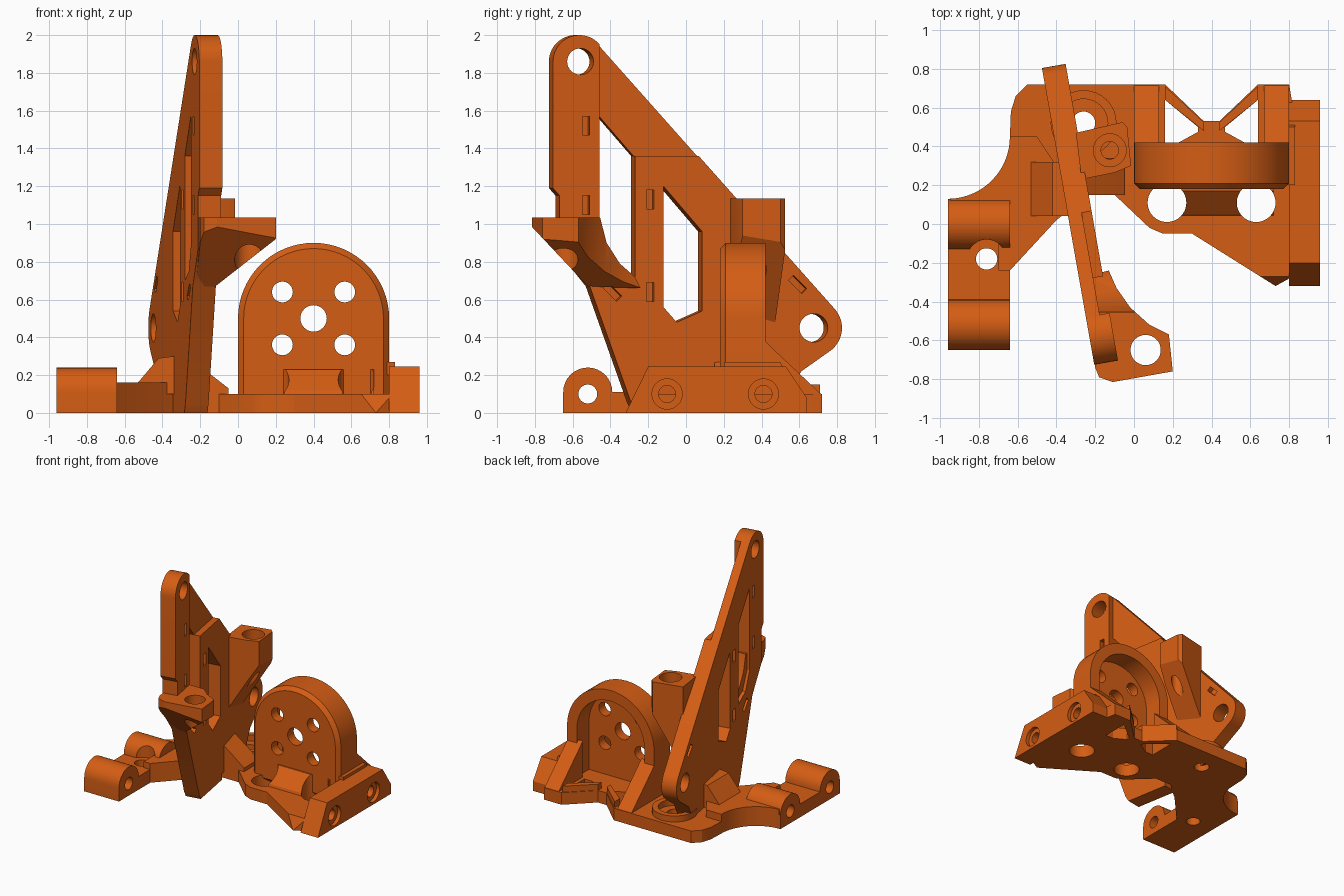
import bpy, bmesh, math
from mathutils import Vector

if "Cube" in bpy.data.objects:
    bpy.data.objects.remove(bpy.data.objects["Cube"])

orange = bpy.data.materials.new("orange_plastic")
orange.diffuse_color = (0.66, 0.11, 0.007, 1)
orange.use_nodes = True
orange.node_tree.nodes["Principled BSDF"].inputs["Base Color"].default_value = orange.diffuse_color


def prism(name, pts, axis, lo, hi, bevel=0.0):
    """Extrude a 2D outline along an axis; bevel chamfers the rim of the low end."""
    place = {'x': lambda a, b, h: (h, a, b),
             'y': lambda a, b, h: (a, h, b),
             'z': lambda a, b, h: (a, b, h)}[axis]
    bm = bmesh.new()
    low = [bm.verts.new(place(a, b, lo)) for a, b in pts]
    high = [bm.verts.new(place(a, b, hi)) for a, b in pts]
    cap = bm.faces.new(low)
    bm.faces.new(high)
    for i in range(len(pts)):
        j = (i + 1) % len(pts)
        bm.faces.new((low[i], low[j], high[j], high[i]))
    bmesh.ops.recalc_face_normals(bm, faces=bm.faces)
    if bevel:
        bmesh.ops.bevel(bm, geom=list(cap.edges), offset=bevel, segments=1, affect='EDGES')
    me = bpy.data.meshes.new(name)
    bm.to_mesh(me)
    bm.free()
    me.materials.append(orange)
    ob = bpy.data.objects.new(name, me)
    bpy.context.collection.objects.link(ob)
    return ob


def arc(cx, cy, r, a0, a1, n=16):
    return [(cx + r * math.cos(math.radians(a0 + (a1 - a0) * i / n)),
             cy + r * math.sin(math.radians(a0 + (a1 - a0) * i / n))) for i in range(n + 1)]


def circle(cx, cy, r, n=32):
    return arc(cx, cy, r, 0, 360, n)[:-1]


def rect(a0, b0, a1, b1):
    return [(a0, b0), (a1, b0), (a1, b1), (a0, b1)]


def tilted(cx, cy, w, h, deg=0):
    c, s = math.cos(math.radians(deg)), math.sin(math.radians(deg))
    return [(cx + x * c - y * s, cy + x * s + y * c) for x, y in rect(-w / 2, -h / 2, w / 2, h / 2)]


def combine(ob, pts, axis, lo, hi, op='DIFFERENCE'):
    """Boolean a prism into the part, then drop the cutter."""
    tool = prism("cutter", pts, axis, lo, hi)
    mod = ob.modifiers.new("bool", 'BOOLEAN')
    mod.object, mod.operation, mod.solver = tool, op, 'EXACT'
    bpy.context.view_layer.update()
    me = bpy.data.meshes.new_from_object(ob.evaluated_get(bpy.context.evaluated_depsgraph_get()))
    ob.modifiers.clear()
    ob.data = me
    bpy.data.objects.remove(tool)


def trim(ob, point, normal):
    """Cut away everything on the side the normal points to."""
    bm = bmesh.new()
    bm.from_mesh(ob.data)
    res = bmesh.ops.bisect_plane(bm, geom=bm.verts[:] + bm.edges[:] + bm.faces[:], dist=1e-5,
                                 plane_co=Vector(point), plane_no=Vector(normal), clear_outer=True)
    edges = [e for e in res['geom_cut'] if isinstance(e, bmesh.types.BMEdge)]
    bmesh.ops.holes_fill(bm, edges=edges)
    bmesh.ops.recalc_face_normals(bm, faces=bm.faces)
    bm.to_mesh(ob.data)
    bm.free()


# Base plate with the notched back edge
base = prism("base_plate", [(-0.64, 0.45), (-0.635, 0.58), (-0.61, 0.66), (-0.55, 0.72),
             (0.16, 0.72), (0.36, 0.53), (0.44, 0.53), (0.64, 0.72), (0.8, 0.72), (0.82, 0.6),
             (0.82, -0.27), (0.73, -0.32), (0.3, -0.05), (0.15, -0.05), (0.08, -0.02),
             (-0.1, 0.15), (-0.25, 0.15), (-0.4, 0.02), (-0.55, 0.1)], 'z', 0, 0.1)
trim(base, (0, -0.32, 0), (0, -0.9, 0.44))
for s in (-1, 1):
    # large floor holes and the triangular windows between the ribs
    combine(base, circle(0.4 + s * 0.23, 0.11, 0.1), 'z', -0.1, 0.3)
    combine(base, [(0.4 + s * a, b) for a, b in
                   [(0.24, 0.64), (0.24, 0.42), (0.17, 0.42), (0.07, 0.475), (0.07, 0.5)]], 'z', -0.1, 0.3)
combine(base, circle(-0.26, 0.52, 0.06), 'z', -0.1, 0.3)

# Ring collar around the back base hole
collar = prism("base_collar", circle(-0.26, 0.52, 0.17), 'z', 0.09, 0.15)
combine(collar, circle(-0.26, 0.52, 0.125), 'z', 0, 0.3)

# Left arm with its concave back corner
prism("left_arm", arc(-0.96, 0.45, 0.32, -88, 0) + [(-0.5, 0.45), (-0.4, 0.3), (-0.3, 0.1),
      (-0.4, 0.02), (-0.64, -0.24), (-0.7, -0.24), (-0.7, 0.1), (-0.94, 0.1)], 'z', 0, 0.16)

# Left rod clamp: two rounded bosses with a rod bore and a screw hole
clamp = prism("left_rod_clamp", [(-0.65, 0)] + arc(-0.52, 0.11, 0.13, 180, 0) +
              arc(0.0, 0.11, 0.13, 180, 0) + [(0.13, 0)], 'x', -0.96, -0.64)
combine(clamp, circle(-0.52, 0.1, 0.05), 'x', -1.1, -0.5)
combine(clamp, circle(0.0, 0.1, 0.05), 'x', -1.1, -0.5)
combine(clamp, circle(-0.76, -0.18, 0.055), 'z', -0.1, 0.4)
combine(clamp, circle(-0.76, -0.18, 0.1), 'z', 0.11, 0.4)

# Right rod clamp
clamp = prism("right_rod_clamp", [(-0.32, 0), (-0.2, 0.245), (0.53, 0.245), (0.64, 0.08),
                                  (0.64, 0)], 'x', 0.8, 0.96)
for y in (-0.1, 0.41):
    combine(clamp, circle(y, 0.1, 0.08), 'x', 0.93, 1.1)
    combine(clamp, circle(y, 0.1, 0.045), 'x', 0.7, 1.1)

# Rounded motor plate, hollow at the back, with five holes
plate = prism("motor_plate", [(0, 0.05), (0, 0.5)] + arc(0.4, 0.5, 0.4, 180, 0, 32)[1:] +
              [(0.8, 0.05)], 'y', 0.18, 0.42, bevel=0.03)
combine(plate, [(0.09, 0.1)] + arc(0.4, 0.5, 0.31, 180, 0, 32) + [(0.71, 0.1)], 'y', 0.26, 0.6)
combine(plate, circle(0.4, 0.5, 0.07), 'y', 0, 0.5)
for sx in (-1, 1):
    for sz in (-1, 1):
        combine(plate, circle(0.4 + sx * 0.165, 0.5 + sz * 0.14, 0.055), 'y', 0, 0.5)

# Sloped foot in front of the motor plate, scooped by the floor holes
foot = prism("plate_foot", [(0.04, 0.09), (0.05, 0.12), (0.17, 0.23), (0.2, 0.23), (0.2, 0.09)],
             'x', 0.08, 0.72)
for x in (0.17, 0.63):
    combine(foot, circle(x, 0.11, 0.1), 'z', -0.1, 0.5)
combine(foot, rect(0, 0, 0.17, 0.2), 'z', 0, 0.5)

# Side gussets behind the motor plate
for name, x0, x1 in (("left_gusset", 0.0, 0.13), ("right_gusset", 0.67, 0.8)):
    prism(name, [(0.4, 0.09), (0.4, 0.4), (0.46, 0.34), (0.715, 0.1), (0.715, 0.09)], 'x', x0, x1)
prism("right_step", [(0.2, 0.2), (0.2, 0.27), (0.5, 0.27), (0.53, 0.2)], 'x', 0.79, 0.83)

# Crossed floor ribs
for s in (-1, 1):
    prism("floor_rib", [(0.4 + s * a, b) for a, b in
          [(0.24, 0.64), (0.24, 0.71), (0.04, 0.525), (0.04, 0.48)]], 'z', 0.09, 0.15)

# Tall angled arm
ANGLE = math.radians(10)
arm = prism("tall_arm", [(-0.27, 0), (-0.3, 0.05), (-0.52, 0.67), (-0.68, 0.87), (-0.68, 1.15),
            (-0.715, 1.19)] + arc(-0.575, 1.86, 0.14, 180, 41.6) +
            arc(0.665, 0.45, 0.15, 41.6, -55) + [(0.6, 0.22), (0.5, 0.05), (0.1, 0.05), (0.1, 0)],
            'x', -0.062, 0.062)
combine(arm, [(-0.47, 1.58), (-0.28, 1.36), (-0.28, 0.7), (-0.4, 0.75), (-0.47, 0.9)], 'x', -1, 1)
combine(arm, [(-0.13, 1.2), (0.075, 0.96), (0.075, 0.54), (-0.06, 0.48), (-0.13, 0.56)], 'x', -1, 1)
combine(arm, circle(-0.57, 1.86, 0.07), 'x', -1, 1)
combine(arm, circle(0.665, 0.45, 0.075), 'x', -1, 1)
# thinner upper web
combine(arm, [(-0.47, 2.1), (-0.47, 1.58), (-0.28, 1.36), (0.06, 1.36), (0.3, 1.36), (0.3, 2.1)],
        'x', 0.01, 1)
# blind slots on both faces
for y, z, deg in ((-0.54, 1.52, 0), (-0.54, 1.1, 0), (-0.2, 1.13, 0), (-0.2, 0.64, 0),
                  (0.58, 0.68, 45), (-0.4, 0.64, 45)):
    for lo, hi in ((-0.1, -0.02), (0.02, 0.1)):
        combine(arm, tilted(y, z, 0.038, 0.1, deg), 'x', lo, hi)
arm.location = (-0.27, 0, 0)
arm.rotation_euler = (0, 0, ANGLE)
arm.scale = (1, 1 / math.cos(ANGLE), 1)

# Front bracket with a sloped underside and concave side
bracket = prism("front_bracket", [(-0.2, -0.74), (-0.18, -0.79), (-0.11, -0.815), (0.2, -0.76),
                (0.18, -0.57), (0.08, -0.52), (-0.02, -0.43), (-0.09, -0.33), (-0.13, -0.24),
                (-0.25, -0.27)], 'z', 0.55, 1.035)
combine(bracket, [(-0.83, 1.035), (-0.83, 1.0), (-0.52, 0.67), (-0.24, 0.66), (-0.27, 0.72),
                  (-0.35, 0.79), (-0.42, 0.9), (-0.455, 1.035)], 'x', -1, 1, 'INTERSECT')
trim(bracket, (0.2, 0, 0.92), (0.25, 0, -0.32))
combine(bracket, circle(0.06, -0.65, 0.078), 'z', 0, 2)

# Screw boss on the inner side of the arm, tapering back into it
boss = prism("screw_boss", [(-0.3, 0.47), (-0.06, 0.525), (-0.035, 0.5), (-0.015, 0.3),
                            (-0.1, 0.265), (-0.27, 0.23)], 'z', 0.3, 1.135)
trim(boss, (-0.02, 0, 0.93), (0.5, 0, -0.3))
combine(boss, circle(-0.125, 0.38, 0.085), 'z', 0.95, 1.3)
combine(boss, circle(-0.125, 0.38, 0.045), 'z', 0.2, 1.3)

# Wedges tying the arm to the base
prism("left_wedge", [(-0.53, 0.1), (-0.53, 0.16), (-0.42, 0.29), (-0.34, 0.3), (-0.28, 0.1)],
      'y', 0.04, 0.32)
prism("right_wedge", [(-0.28, 0.05), (-0.28, 0.3), (-0.14, 0.2), (-0.05, 0.13), (-0.05, 0.05)],
      'y', 0.15, 0.34)

# Smooth curves, keep edges sharp
for ob in bpy.context.collection.objects:
    ob.data.shade_smooth()
    ob.data.set_sharp_from_angle(angle=math.radians(25))
